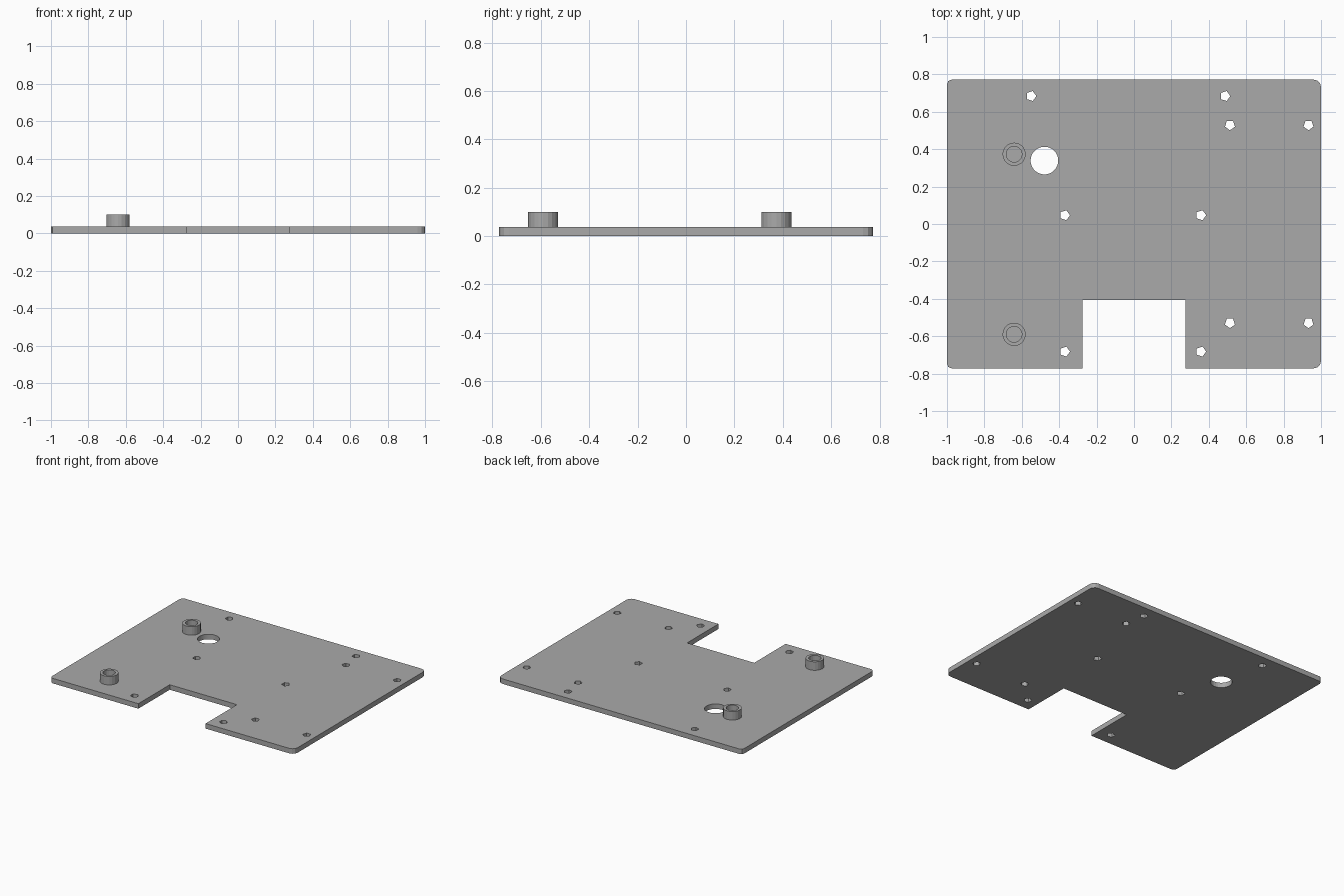
import bpy
import bmesh
from math import cos, sin, pi, radians

default = bpy.data.objects.get("Cube")
if default:
    bpy.data.objects.remove(default, do_unlink=True)

THICK, TOP = 0.037, 0.1
HALF_X, HALF_Y = 1.0, 0.772
NOTCH_X, NOTCH_Y = 0.275, -0.405

grey = bpy.data.materials.new("plain grey")
grey.use_nodes = True
colour = (0.4, 0.4, 0.4, 1)
grey.diffuse_color = colour
grey.node_tree.nodes["Principled BSDF"].inputs["Base Color"].default_value = colour


def ring(cx, cy, radius, sides, start=0.0):
    return [(cx + radius * cos(start + 2 * pi * i / sides),
             cy + radius * sin(start + 2 * pi * i / sides)) for i in range(sides)]


def corner(sx, sy, radius, steps):
    """Rounded corner points, anticlockwise, for the corner in quadrant (sx, sy)."""
    first = {(1, 1): 0, (-1, 1): 90, (-1, -1): 180, (1, -1): 270}[sx, sy]
    cx, cy = sx * (HALF_X - radius), sy * (HALF_Y - radius)
    angles = [radians(first + 90 * i / steps) for i in range(steps + 1)]
    return [(cx + radius * cos(a), cy + radius * sin(a)) for a in angles]


def extrude_outline(name, loops, bottom, top):
    """Fill an outline with holes and give it thickness."""
    curve = bpy.data.curves.new(name + " outline", "CURVE")
    curve.dimensions = "2D"
    curve.fill_mode = "BOTH"
    curve.extrude = (top - bottom) / 2
    for loop in loops:
        spline = curve.splines.new("POLY")
        spline.points.add(len(loop) - 1)
        for point, (x, y) in zip(spline.points, loop):
            point.co = (x, y, 0, 1)
        spline.use_cyclic_u = True
    helper = bpy.data.objects.new(name + " helper", curve)
    bpy.context.collection.objects.link(helper)
    bpy.context.view_layer.update()
    graph = bpy.context.evaluated_depsgraph_get()
    mesh = bpy.data.meshes.new_from_object(helper.evaluated_get(graph))
    bpy.data.objects.remove(helper, do_unlink=True)

    # Weld the caps to the walls
    bm = bmesh.new()
    bm.from_mesh(mesh)
    bmesh.ops.remove_doubles(bm, verts=bm.verts, dist=0.0001)
    bmesh.ops.translate(bm, verts=bm.verts, vec=(0, 0, (top + bottom) / 2))
    bmesh.ops.recalc_face_normals(bm, faces=bm.faces)
    for face in bm.faces:
        face.smooth = False
        face.material_index = 0
    bm.to_mesh(mesh)
    bm.free()
    mesh.materials.clear()
    mesh.materials.append(grey)
    obj = bpy.data.objects.new(name, mesh)
    bpy.context.collection.objects.link(obj)
    return obj


# Plate outline with the front notch
outline = (corner(1, 1, 0.04, 3) + corner(-1, 1, 0.025, 2)
           + corner(-1, -1, 0.025, 2)
           + [(-NOTCH_X, -HALF_Y), (-NOTCH_X, NOTCH_Y),
              (NOTCH_X, NOTCH_Y), (NOTCH_X, -HALF_Y)]
           + corner(1, -1, 0.04, 3))

# Cable hole and five-sided screw holes
holes = [ring(-0.479, 0.339, 0.074, 32)]
for x, y in [(-0.55, 0.684), (0.487, 0.684), (-0.37, 0.047),
             (0.358, 0.047), (-0.37, -0.682), (0.358, -0.682)]:
    holes.append(ring(x, y, 0.028, 5))
for x in (0.513, 0.933):
    for y in (-0.529, 0.529):
        holes.append(ring(x, y, 0.028, 5, -pi / 2))

extrude_outline("base_plate", [outline] + holes, 0, THICK)

# Hollow standoffs on the left-hand side of the plate
for name, y in (("front_standoff", -0.59), ("back_standoff", 0.373)):
    extrude_outline(name, [ring(-0.641, y, 0.062, 20), ring(-0.641, y, 0.042, 20)],
                    THICK, TOP)
